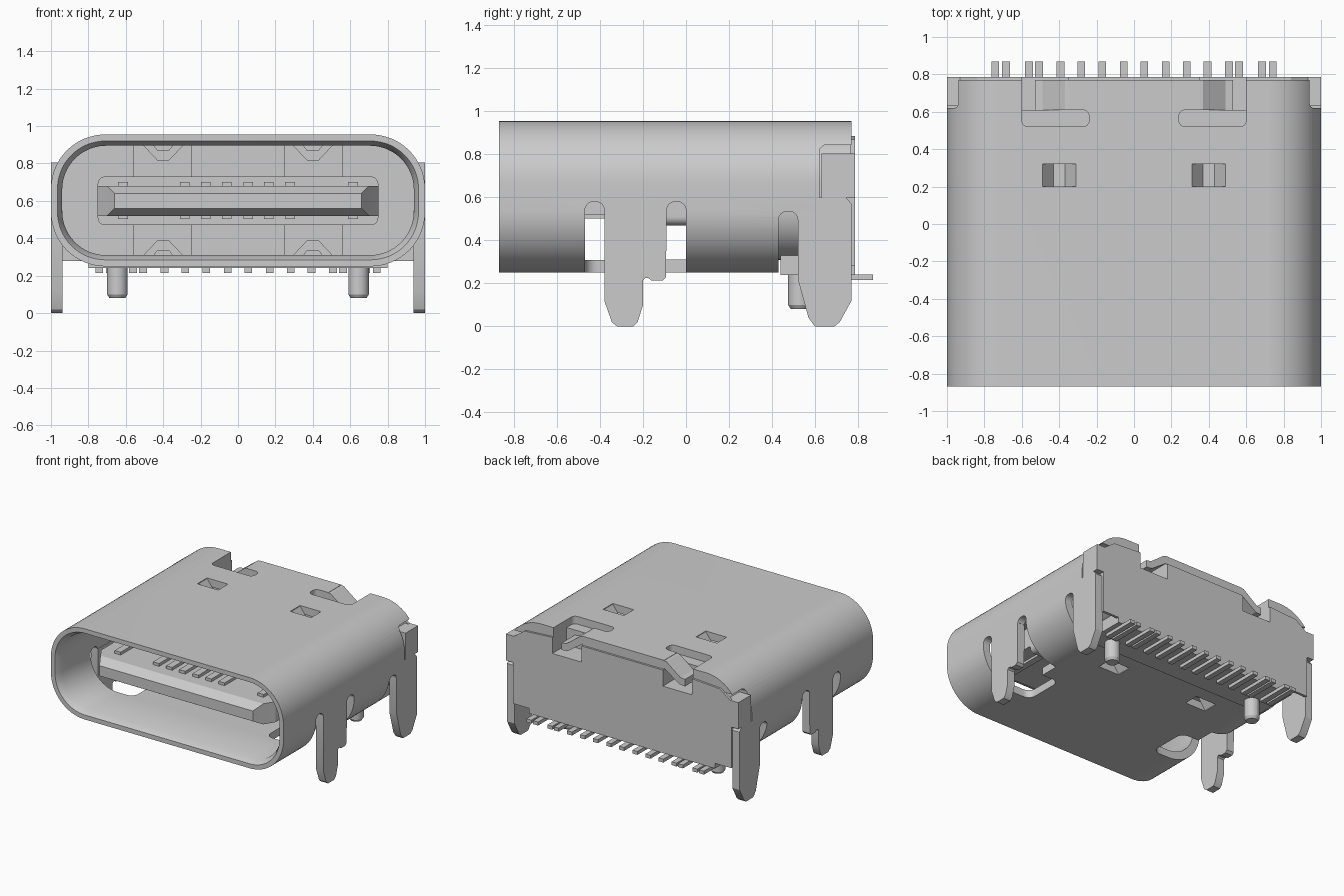
import bpy, bmesh
from math import sin, cos, pi

if "Cube" in bpy.data.objects:
    bpy.data.objects.remove(bpy.data.objects["Cube"])

MID = 0.6025  # mid-height of the shell


def rrect(x0, x1, y0, y1, r, n=10):
    """Rounded rectangle outline."""
    pts = []
    for cx, cy, a in ((x1 - r, y1 - r, 0), (x0 + r, y1 - r, 1), (x0 + r, y0 + r, 2), (x1 - r, y0 + r, 3)):
        for i in range(n + 1):
            t = (a + i / n) * pi / 2
            pts.append((cx + r * cos(t), cy + r * sin(t)))
    return pts


def rect(x0, x1, y0, y1):
    return [(x0, y0), (x1, y0), (x1, y1), (x0, y1)]


def loft(name, axis, *sections):
    """Closed solid through (outline, position) sections along an axis."""
    place = {'x': lambda p, d: (d, p[0], p[1]),
             'y': lambda p, d: (p[0], d, p[1]),
             'z': lambda p, d: (p[0], p[1], d)}[axis]
    bm = bmesh.new()
    rings = [[bm.verts.new(place(p, d)) for p in pts] for pts, d in sections]
    n = len(rings[0])
    for a, b in zip(rings, rings[1:]):
        for i in range(n):
            bm.faces.new((a[i], a[(i + 1) % n], b[(i + 1) % n], b[i]))
    bm.faces.new(rings[0])
    bm.faces.new(rings[-1])
    bmesh.ops.recalc_face_normals(bm, faces=bm.faces)
    me = bpy.data.meshes.new(name)
    bm.to_mesh(me)
    bm.free()
    ob = bpy.data.objects.new(name, me)
    bpy.context.collection.objects.link(ob)
    return ob


def prism(name, axis, pts, a, b):
    return loft(name, axis, (pts, a), (pts, b))


def box(name, x0, x1, y0, y1, z0, z1):
    return prism(name, 'z', rect(x0, x1, y0, y1), z0, z1)


def select(obs):
    bpy.ops.object.select_all(action='DESELECT')
    for o in obs:
        o.select_set(True)
    bpy.context.view_layer.objects.active = obs[0]


def cut(ob, cutter):
    cutter.hide_render = True
    m = ob.modifiers.new("cut", 'BOOLEAN')
    m.operation, m.object, m.solver = 'DIFFERENCE', cutter, 'EXACT'
    select([ob])
    bpy.ops.object.modifier_apply(modifier=m.name)
    bpy.data.objects.remove(cutter, do_unlink=True)


def join(name, obs):
    select(obs)
    bpy.ops.object.join()
    obs[0].name = name


def flip(pts, s):
    return [(s * x, z) for x, z in pts]


# Shell: rounded tube with a chamfered mouth
shell = prism("shell", 'y', rrect(-1, 1, .25, .955, .29, 16), -.87, .77)
mouth = rrect(-.965, .965, .285, .92, .255, 16)
bore = rrect(-.94, .94, .31, .895, .235, 16)
cut(shell, loft("bore", 'y', (mouth, -.9), (mouth, -.87), (bore, -.82), (bore, .9)))

# Rear openings: missing floor, side windows
cut(shell, box("floor_cut", -1.2, 1.2, .43, .9, 0, .45))
cut(shell, prism("side_slot_cut", 'x', rrect(.43, .52, .2, .535, .04), -1.2, 1.2))
cut(shell, box("rear_leg_cut", -1.2, 1.2, .48, .9, .2, .48))
cut(shell, prism("ear_cut", 'x', rrect(.62, 1, .3, .845, .035), -1.2, 1.2))

for s in (-1, 1):
    def span(a, b):
        return sorted((s * a, s * b))

    # Side slots around each front leg, reaching under the floor
    for y in (-.47, -.09):
        cut(shell, prism("slot_cut", 'x', rrect(y, y + .09, .1, .58, .04), *span(.72, 1.2)))
    cut(shell, box("leg_cut", *span(.72, 1.2), -.43, -.05, .1, .55))
    cut(shell, prism("under_cut", 'z', rrect(*span(.57, 1.2), -.47, -.15, .06), .1, .4))

    # L-shaped slots beside the rear flap
    cut(shell, prism("flap_slot_cut", 'z', rrect(*span(.24, .6), .52, .61, .035), .8, 1.1))
    cut(shell, box("flap_gap_cut", *span(.35, .6), .56, .9, .86, 1.1))

    # Punched spring holes, top and bottom
    cut(shell, box("spring_hole", *span(.31, .49), .2, .32, .85, 1.1))
    cut(shell, box("spring_hole", *span(.31, .49), .2, .32, .1, .35))

# Insulator: core, rear block and back plate
core = prism("insulator_core", 'y', rrect(-.94, .94, .31, .895, .235, 16), .19, .77)
block = box("insulator_rear_block", -.8, .8, .44, .785, .24, .5)
half = [(.8, .24), (.8, .28), (.94, .28), (.94, .6), (1, .6), (1, .805), (.93, .805), (.84, .87),
        (.6, .885), (.6, .76), (.35, .76), (.35, .885)]
plate = prism("back_plate", 'y', half + flip(half, -1)[::-1], .765, .785)
for s in (-1, 1):
    a, b = sorted((s * .25, s * .56))
    for z0, z1 in ((.73, 1), (.2, .47)):
        cut(core, box("spring_relief", a, b, .1, .34, z0, z1))
    a, b = sorted((s * .35, s * .6))
    cut(core, box("pocket", a, b, .61, .9, .76, 1))

# Tongue with tapered tip and thick collar
tip = rect(-.66, .66, .56, .64)
neck = rect(-.75, .75, .52, .68)
loft("tongue", 'y', (tip, -.76), (rect(-.7, .7, .52, .68), -.69), (neck, -.61), (neck, .25))
prism("tongue_collar", 'y', rrect(-.75, .75, .47, .73, .04), -.25, .25)

# Contacts on both tongue faces
contacts = []
for x in (-.615, -.285, -.172, -.06, .055, .165, .278, .615):
    for z0, z1 in ((.67, .702), (.502, .53)):
        contacts.append(box("contact", x - .026, x + .026, -.6, -.2, z0, z1))
join("contacts", contacts)

# Solder pins
pins = []
for x in (.055, .17, .282, .393, .507, .562, .685, .742):
    for s in (-1, 1):
        pins.append(box("pin", s * x - .021, s * x + .021, .6, .87, .215, .242))
join("solder_pins", pins)

# Side-specific metal and pegs
front_leg = [(-.38, .55), (-.38, .12), (-.345, .02), (-.32, 0), (-.245, 0), (-.225, .02), (-.2, .1),
             (-.2, .215), (-.19, .225), (-.175, .225), (-.16, .213), (-.11, .213), (-.093, .23), (-.09, .55)]
rear_leg = [(.52, .6), (.52, .22), (.57, .04), (.6, 0), (.69, 0), (.715, .02), (.77, .12), (.77, .57), (.745, .6)]
flap_end = [(.33, .955), (.37, .95), (.49, .86), (.53, .855), (.53, .80), (.48, .805), (.35, .895), (.33, .895)]
spring = [(.29, .9), (.31, .95), (.37, .87), (.43, .87), (.49, .95), (.51, .9), (.43, .815), (.37, .815)]
for s, side in ((-1, "left"), (1, "right")):
    prism(side + "_front_leg", 'x', front_leg, s * .938, s)
    prism(side + "_rear_leg", 'x', rear_leg, s * .938, s)
    box(side + "_ear", *sorted((s * .9, s)), .63, .785, .6, .805)
    prism(side + "_flap_end", 'y', flip(flap_end, s), .61, .77)
    prism(side + "_top_spring", 'y', flip(spring, s), .2, .32)
    prism(side + "_bottom_spring", 'y', [(s * x, 2 * MID - z) for x, z in spring], .2, .32)

    def ring(r):
        return rrect(s * .645 - r, s * .645 + r, .53 - r, .53 + r, r, 8)
    loft(side + "_locating_peg", 'z', (ring(.042), .08), (ring(.055), .1), (ring(.055), .26))

# Smooth the curved faces, keep edges crisp
obs = [o for o in bpy.context.scene.objects if o.type == 'MESH']
select(obs)
bpy.ops.object.shade_smooth_by_angle(angle=0.5)
